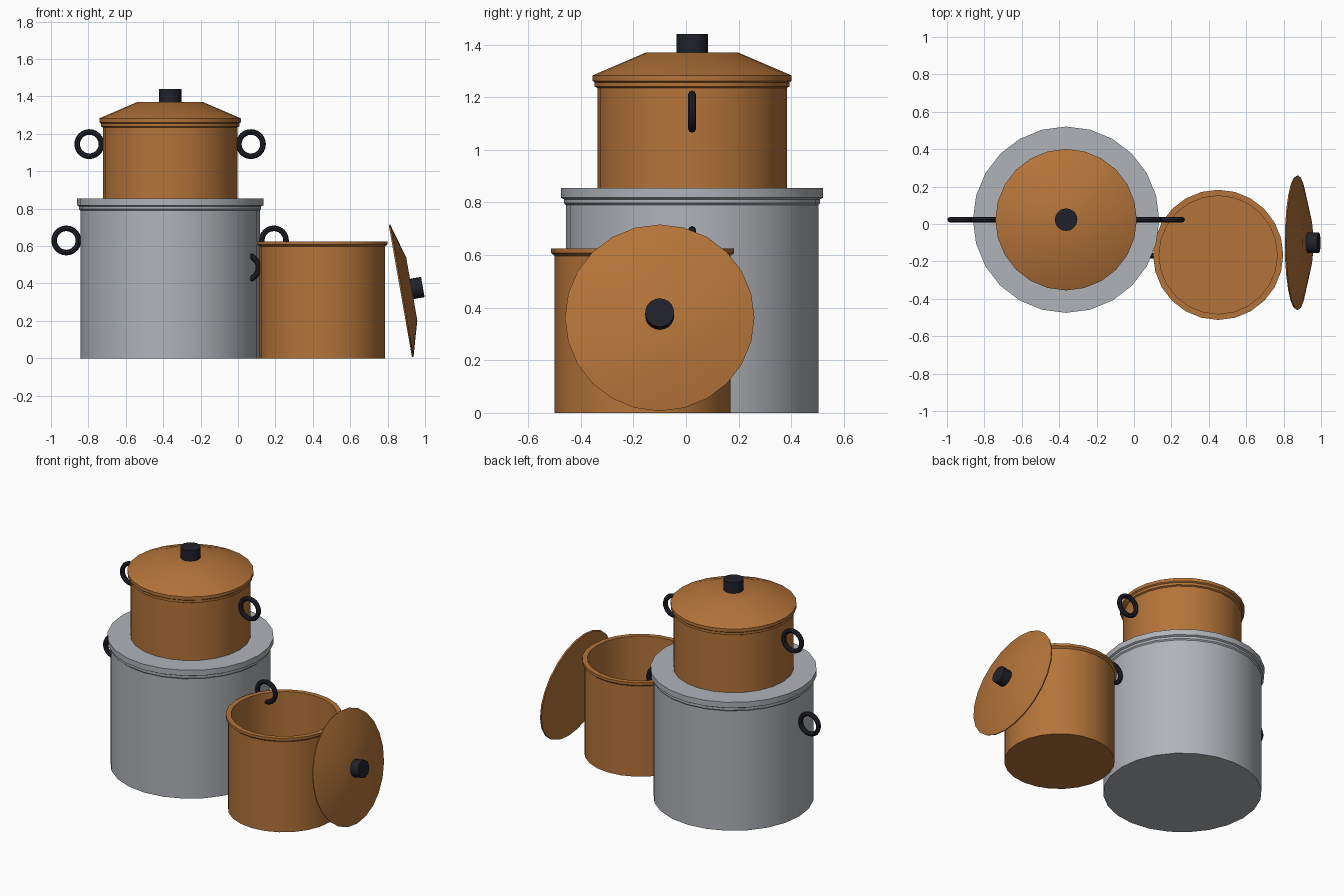
import bpy, bmesh, math
from mathutils import Matrix, Vector

if "Cube" in bpy.data.objects:
    bpy.data.objects.remove(bpy.data.objects["Cube"])

SEG = 24


def material(name, rgb):
    m = bpy.data.materials.new(name)
    m.diffuse_color = (*rgb, 1)
    m.use_nodes = True
    m.node_tree.nodes["Principled BSDF"].inputs["Base Color"].default_value = m.diffuse_color
    return m


COPPER = material("copper", (0.46, 0.175, 0.042))
STEEL = material("grey metal", (0.43, 0.45, 0.48))
BLACK = material("black", (0.014, 0.015, 0.024))


def finish(name, bm, mat, matrix):
    bmesh.ops.remove_doubles(bm, verts=bm.verts, dist=1e-5)
    bmesh.ops.recalc_face_normals(bm, faces=bm.faces)
    me = bpy.data.meshes.new(name)
    bm.to_mesh(me)
    bm.free()
    me.materials.append(mat)
    ob = bpy.data.objects.new(name, me)
    bpy.context.collection.objects.link(ob)
    ob.matrix_world = matrix
    bpy.ops.object.select_all(action='DESELECT')
    ob.select_set(True)
    bpy.context.view_layer.objects.active = ob
    bpy.ops.object.shade_smooth_by_angle(angle=math.radians(25))
    return ob


def lathe(name, profile, mat, matrix, seg=SEG):
    """Turn a (radius, height) profile around z; both ends are closed with flat discs."""
    bm = bmesh.new()
    rings = [[bm.verts.new((r * math.cos(2 * math.pi * i / seg),
                            r * math.sin(2 * math.pi * i / seg), z))
              for i in range(seg)] for r, z in profile]
    for a, b in zip(rings, rings[1:]):
        for i in range(seg):
            j = (i + 1) % seg
            bm.faces.new((a[i], a[j], b[j], b[i]))
    bm.faces.new(rings[0])
    bm.faces.new(rings[-1])
    return finish(name, bm, mat, matrix)


def ring_handle(name, loc, major=0.065, minor=0.015, n=24, m=8):
    """Upright ring in the xz plane."""
    bm = bmesh.new()
    v = []
    for i in range(n):
        a = 2 * math.pi * i / n
        row = []
        for k in range(m):
            b = 2 * math.pi * k / m
            r = major + minor * math.cos(b)
            row.append(bm.verts.new((r * math.cos(a), minor * math.sin(b), r * math.sin(a))))
        v.append(row)
    for i in range(n):
        for k in range(m):
            i2, k2 = (i + 1) % n, (k + 1) % m
            bm.faces.new((v[i][k], v[i2][k], v[i2][k2], v[i][k2]))
    return finish(name, bm, BLACK, Matrix.Translation(loc))


BX, BY = -0.363, 0.023
stack = Matrix.Translation((BX, BY, 0))

# Large grey pot with its lid rim
lathe("large_pot", [(0.48, 0), (0.48, 0.79), (0.487, 0.797), (0.487, 0.812),
                    (0.498, 0.818), (0.498, 0.855)], STEEL, stack)

# Copper pot standing on top, with lid and knob
lathe("upper_pot", [(0.36, 0.855), (0.36, 1.235), (0.37, 1.24), (0.37, 1.262)], COPPER, stack)
lathe("upper_lid", [(0.37, 1.256), (0.378, 1.262), (0.378, 1.283), (0.175, 1.37)], COPPER, stack)
lathe("upper_knob", [(0.06, 1.365), (0.06, 1.44)], BLACK, stack, 20)

# Paired ring handles of the stacked pots
for side, label in ((-1, "left"), (1, "right")):
    ring_handle("large_pot_handle_" + label, (BX + side * 0.555, BY, 0.63))
    ring_handle("upper_pot_handle_" + label, (BX + side * 0.432, BY, 1.145))

# Open copper pot: outer wall, rim, inner wall, floor
open_at = Matrix.Translation((0.45, -0.165, 0))
lathe("open_pot", [(0.335, 0), (0.335, 0.597), (0.348, 0.608), (0.348, 0.625),
                   (0.316, 0.625), (0.316, 0.03)], COPPER, open_at)
ring_handle("open_pot_handle", (0.045, -0.17, 0.485))

# Lid leaning against the open pot
lean = Matrix.Translation((0.868, -0.10, 0.36)) @ Matrix.Rotation(math.radians(80), 4, 'Y')
lathe("leaning_lid", [(0.357, 0), (0.36, 0.008), (0.17, 0.062)], COPPER, lean)
lathe("leaning_knob", [(0.055, 0.058), (0.055, 0.122)], BLACK, lean, 20)
